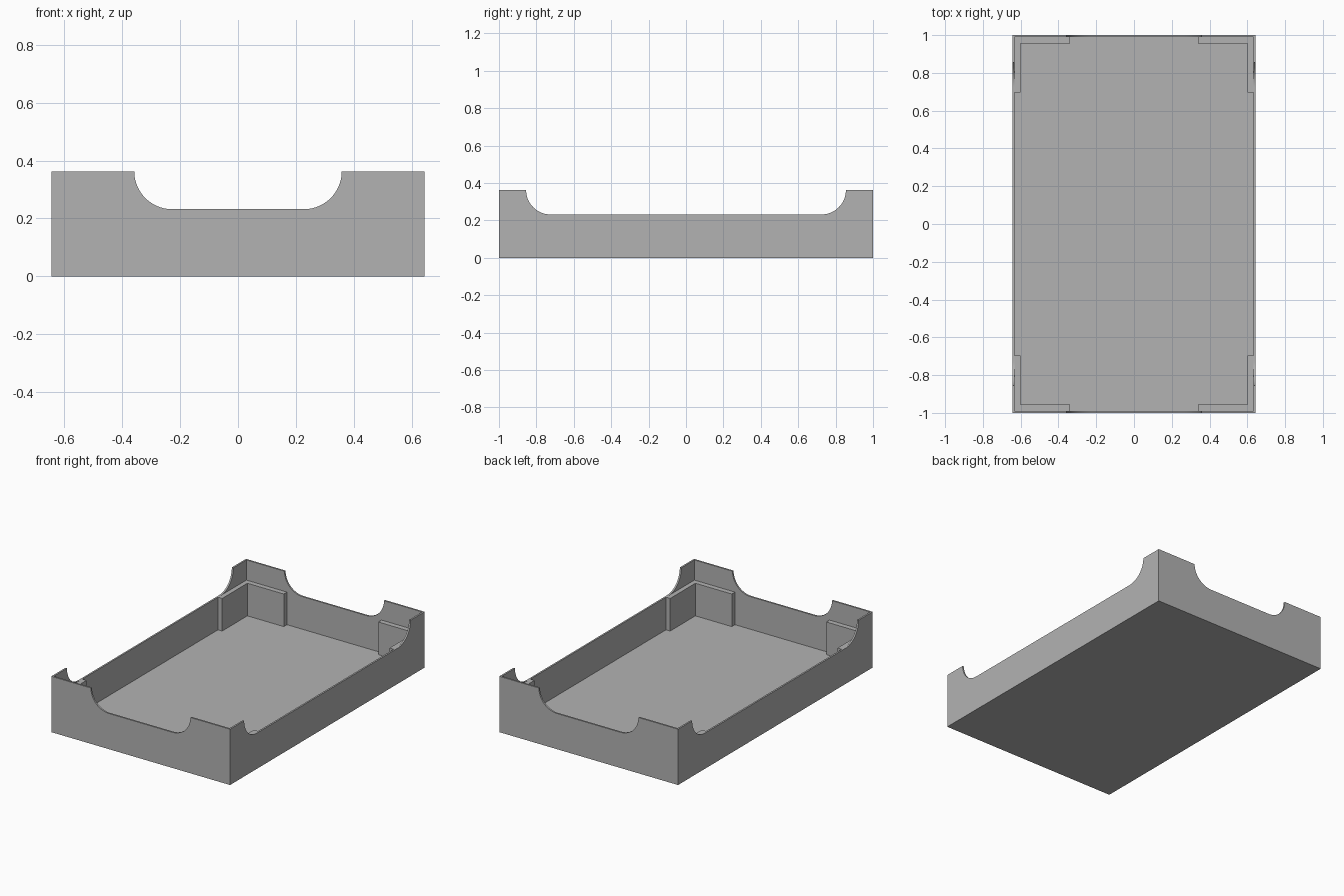
import bpy
import bmesh
from math import sin, cos, pi, radians
from mathutils import Vector

default = bpy.data.objects.get("Cube")
if default:
    bpy.data.objects.remove(default, do_unlink=True)

HALF_X, HALF_Y, HEIGHT = 0.643, 1.0, 0.363
WALL, FLOOR, LOW_RIM = 0.011, 0.02, 0.232
RADIUS = HEIGHT - LOW_RIM

grey = bpy.data.materials.new("plain grey")
grey.diffuse_color = (0.45, 0.45, 0.45, 1)
grey.use_nodes = True
grey.node_tree.nodes["Principled BSDF"].inputs["Base Color"].default_value = grey.diffuse_color


def prism(name, points, direction):
    """Extrude a closed outline of 3D points along a direction."""
    bm = bmesh.new()
    face = bm.faces.new([bm.verts.new(p) for p in points])
    result = bmesh.ops.extrude_face_region(bm, geom=[face])
    moved = [v for v in result["geom"] if isinstance(v, bmesh.types.BMVert)]
    bmesh.ops.translate(bm, verts=moved, vec=Vector(direction))
    bmesh.ops.recalc_face_normals(bm, faces=bm.faces)
    mesh = bpy.data.meshes.new(name)
    bm.to_mesh(mesh)
    bm.free()
    mesh.materials.append(grey)
    obj = bpy.data.objects.new(name, mesh)
    bpy.context.collection.objects.link(obj)
    return obj


def block(name, x, y, z0, z1):
    return prism(name, [(-x, -y, z0), (x, -y, z0), (x, y, z0), (-x, y, z0)], (0, 0, z1 - z0))


def notch_outline(half_width, steps=20):
    """Dip in the rim with a rounded lower corner at each end."""
    arc = [(half_width - RADIUS + RADIUS * cos(a), HEIGHT - RADIUS * sin(a))
           for a in (pi / 2 * i / steps for i in range(steps + 1))]
    right = [(half_width, HEIGHT + 0.1)] + arc
    return right + [(-u, z) for u, z in reversed(right)]


# Tray: solid block, hollowed, with a dip cut through each pair of walls
tray = block("tray", HALF_X, HALF_Y, 0, HEIGHT)
cutters = [
    block("hollow_cutter", HALF_X - WALL, HALF_Y - WALL, FLOOR, HEIGHT + 0.2),
    prism("end_dip_cutter", [(u, -1.2, z) for u, z in notch_outline(0.358)], (0, 2.4, 0)),
    prism("side_dip_cutter", [(-1, u, z) for u, z in notch_outline(0.855)], (2, 0, 0)),
]
bpy.context.view_layer.objects.active = tray
for cutter in cutters:
    cutter.hide_render = True
    mod = tray.modifiers.new(cutter.name, "BOOLEAN")
    mod.operation = "DIFFERENCE"
    mod.solver = "EXACT"
    mod.object = cutter
    bpy.ops.object.modifier_apply(modifier=mod.name)
for cutter in cutters:
    bpy.data.objects.remove(cutter, do_unlink=True)

bpy.ops.object.select_all(action="DESELECT")
tray.select_set(True)
bpy.ops.object.shade_smooth_by_angle(angle=radians(30))

# L-shaped corner supports standing on the floor
wx, wy = HALF_X - WALL, HALF_Y - WALL
ix, iy = 0.602, 0.956
corner = [(wx, wy), (0.34, wy), (0.34, iy), (ix, iy), (ix, 0.697), (wx, 0.697)]
for sx, side in ((1, "left"), (-1, "right")):
    for sy, end in ((-1, "front"), (1, "back")):
        prism(f"corner_support_{end}_{side}",
              [(sx * x, sy * y, FLOOR) for x, y in corner], (0, 0, LOW_RIM - FLOOR))
